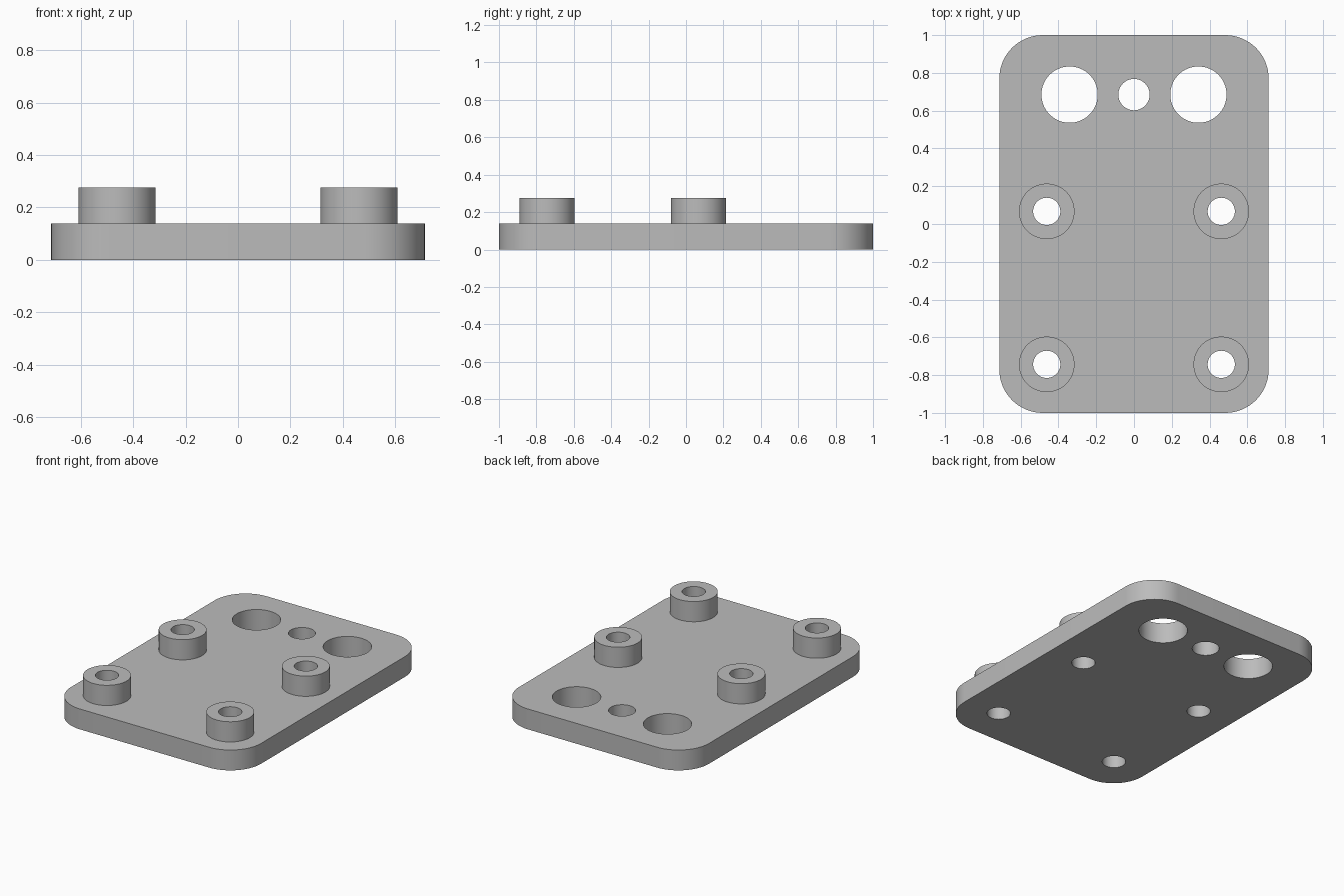
import bpy, bmesh, math

cube = bpy.data.objects.get("Cube")
if cube:
    bpy.data.objects.remove(cube, do_unlink=True)

HALF_W, HALF_L, CORNER = 0.713, 1.0, 0.23
THICK, TOP = 0.138, 0.275
BOSS_R, SCREW_R = 0.147, 0.072
SEGMENTS = 64

grey = bpy.data.materials.new("light grey")
grey.use_nodes = True
grey.diffuse_color = (0.5, 0.5, 0.5, 1)
grey.node_tree.nodes["Principled BSDF"].inputs["Base Color"].default_value = (0.5, 0.5, 0.5, 1)


def finish(bm, name):
    bmesh.ops.recalc_face_normals(bm, faces=bm.faces)
    mesh = bpy.data.meshes.new(name)
    bm.to_mesh(mesh)
    bm.free()
    mesh.materials.append(grey)
    obj = bpy.data.objects.new(name, mesh)
    bpy.context.collection.objects.link(obj)
    return obj


def activate(obj):
    bpy.ops.object.select_all(action='DESELECT')
    obj.select_set(True)
    bpy.context.view_layer.objects.active = obj


def circle(radius, x, y, steps=SEGMENTS):
    angles = [math.tau * i / steps for i in range(steps)]
    return [(x + radius * math.cos(a), y + radius * math.sin(a)) for a in angles]


def prism(bm, outline, bottom, top):
    face = bm.faces.new([bm.verts.new((x, y, bottom)) for x, y in outline])
    side = bmesh.ops.extrude_face_region(bm, geom=[face], use_keep_orig=True)
    verts = [v for v in side["geom"] if isinstance(v, bmesh.types.BMVert)]
    bmesh.ops.translate(bm, verts=verts, vec=(0, 0, top - bottom))


# Rounded rectangular plate
outline = []
steps = 16
for quarter, (sx, sy) in enumerate([(1, 1), (-1, 1), (-1, -1), (1, -1)]):
    for i in range(steps + 1):
        a = (quarter + i / steps) * math.pi / 2
        outline.append((sx * (HALF_W - CORNER) + CORNER * math.cos(a),
                        sy * (HALF_L - CORNER) + CORNER * math.sin(a)))
bm = bmesh.new()
prism(bm, outline, 0, THICK)
plate = finish(bm, "base_plate")

# Through holes: three along the back edge, one under each boss
bosses = {"front_right": (-0.462, -0.743), "front_left": (0.462, -0.743),
          "rear_right": (-0.462, 0.067), "rear_left": (0.462, 0.067)}
holes = [(0.149, -0.341, 0.685), (0.149, 0.341, 0.685), (0.083, 0, 0.685)]
holes += [(SCREW_R, x, y) for x, y in bosses.values()]
bm = bmesh.new()
for hole in holes:
    prism(bm, circle(*hole), -0.1, 0.4)
cutter = finish(bm, "hole_cutter")
cutter.hide_render = True

cut = plate.modifiers.new("holes", 'BOOLEAN')
cut.operation = 'DIFFERENCE'
cut.solver = 'EXACT'
cut.object = cutter
activate(plate)
bpy.ops.object.modifier_apply(modifier=cut.name)
bpy.data.objects.remove(cutter, do_unlink=True)
bpy.ops.object.shade_smooth_by_angle(angle=math.radians(30))

# Ring bosses standing on the plate, open where they meet it
profile = [(BOSS_R, THICK), (BOSS_R, TOP), (SCREW_R, TOP), (SCREW_R, THICK)]
for place, (x, y) in bosses.items():
    bm = bmesh.new()
    rings = [[bm.verts.new((px, py, z)) for px, py in circle(r, x, y)] for r, z in profile]
    for low, high in zip(rings, rings[1:]):
        for i in range(SEGMENTS):
            j = (i + 1) % SEGMENTS
            bm.faces.new((low[i], low[j], high[j], high[i]))
    activate(finish(bm, place + "_boss"))
    bpy.ops.object.shade_smooth_by_angle(angle=math.radians(30))
